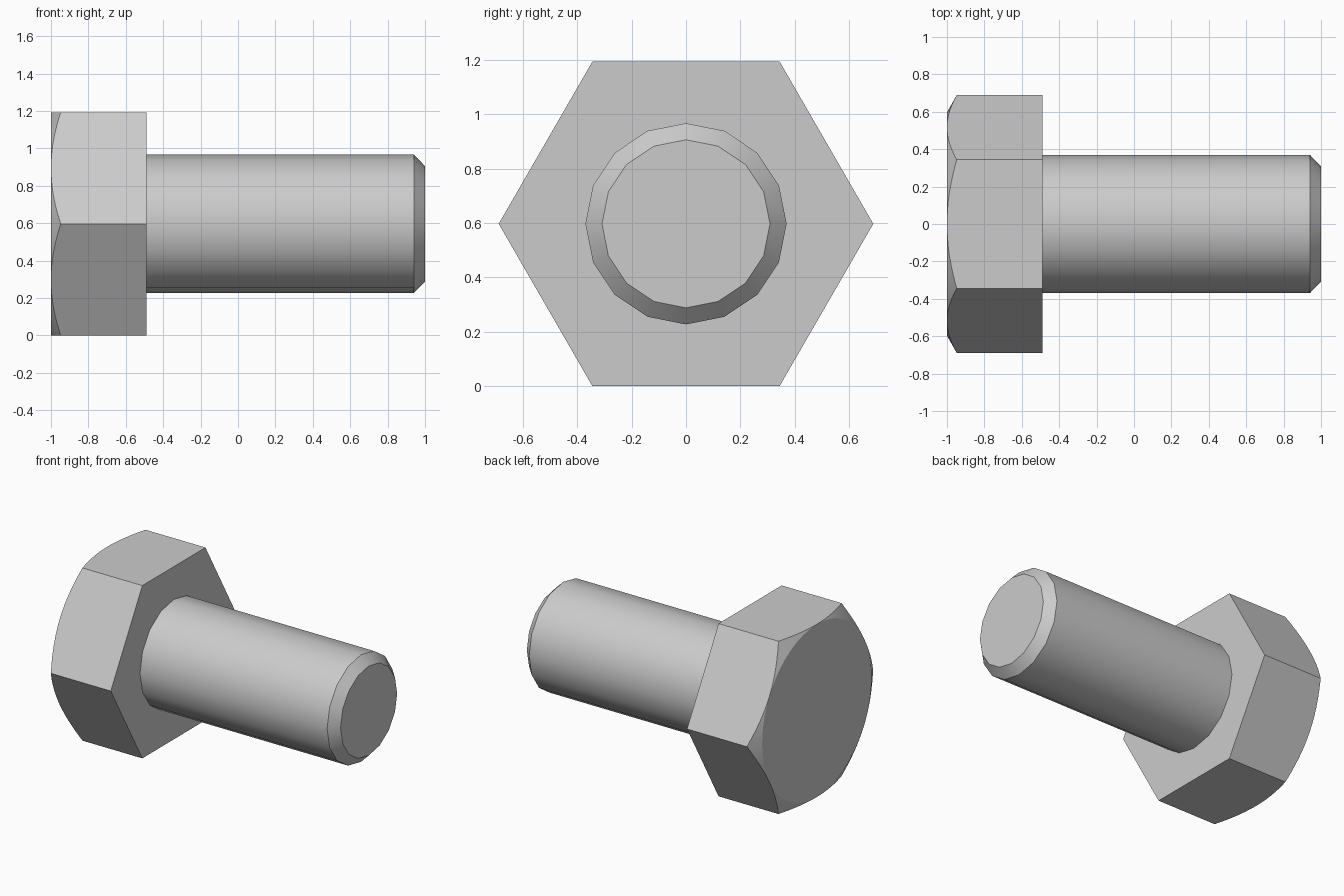
import bpy
import bmesh
import math

if "Cube" in bpy.data.objects:
    bpy.data.objects.remove(bpy.data.objects["Cube"], do_unlink=True)

CORNER = 0.689                                  # hexagon corner radius
FLAT = CORNER * math.cos(math.pi / 6)           # hexagon flat radius
HEAD_TOP, HEAD_BASE, CHAMFER = -1.0, -0.49, 0.052
STEPS = 12                                      # arc points per hexagon side

steel = bpy.data.materials.new("steel_grey")
steel.use_nodes = True
color = (0.6, 0.6, 0.6, 1)
steel.diffuse_color = color
steel.node_tree.nodes["Principled BSDF"].inputs["Base Color"].default_value = color


def point(bm, x, radius, angle):
    """Vertex on a circle around the bolt axis."""
    return bm.verts.new((x, radius * math.cos(angle), FLAT + radius * math.sin(angle)))


def finish(bm, name):
    bmesh.ops.remove_doubles(bm, verts=bm.verts, dist=0.0001)
    bmesh.ops.recalc_face_normals(bm, faces=bm.faces)
    mesh = bpy.data.meshes.new(name)
    bm.to_mesh(mesh)
    bm.free()
    mesh.materials.append(steel)
    obj = bpy.data.objects.new(name, mesh)
    bpy.context.collection.objects.link(obj)
    bpy.ops.object.select_all(action="DESELECT")
    obj.select_set(True)
    bpy.context.view_layer.objects.active = obj
    bpy.ops.object.shade_smooth_by_angle(angle=math.radians(25))
    return obj


# Hexagonal head: a cone trims the corners, leaving arcs on the six sides
bm = bmesh.new()
count = 6 * STEPS
rim, cap = [], []
for i in range(count):
    angle = 2 * math.pi * i / count
    offset = math.pi * (i % STEPS) / (3 * STEPS) - math.pi / 6
    radius = FLAT / math.cos(offset)
    drop = CHAMFER * (radius - FLAT) / (CORNER - FLAT)
    rim.append(point(bm, HEAD_TOP + drop, radius, angle))
    # At the middle of a side the arc touches the round cap
    touching = i % STEPS == STEPS // 2
    cap.append(rim[-1] if touching else point(bm, HEAD_TOP, FLAT, angle))
base = [point(bm, HEAD_BASE, CORNER, math.pi * k / 3) for k in range(6)]
bm.faces.new(cap)
bm.faces.new(base)
for i in range(count):
    j = (i + 1) % count
    corners = list(dict.fromkeys((cap[i], cap[j], rim[j], rim[i])))
    bm.faces.new(corners)
for k in range(6):
    arc = [rim[(k * STEPS + s) % count] for s in range(STEPS + 1)]
    bm.faces.new(arc + [base[(k + 1) % 6], base[k]])
finish(bm, "hex_head")

# Shank with a chamfered tip
SIDES = 16
bm = bmesh.new()
rings = [[point(bm, x, r, 2 * math.pi * i / SIDES) for i in range(SIDES)]
         for x, r in ((HEAD_BASE - 0.005, 0.37), (0.94, 0.37), (1.0, 0.309))]
for a, b in zip(rings, rings[1:]):
    for i in range(SIDES):
        j = (i + 1) % SIDES
        bm.faces.new((a[i], a[j], b[j], b[i]))
bm.faces.new(rings[-1])
finish(bm, "shank")
